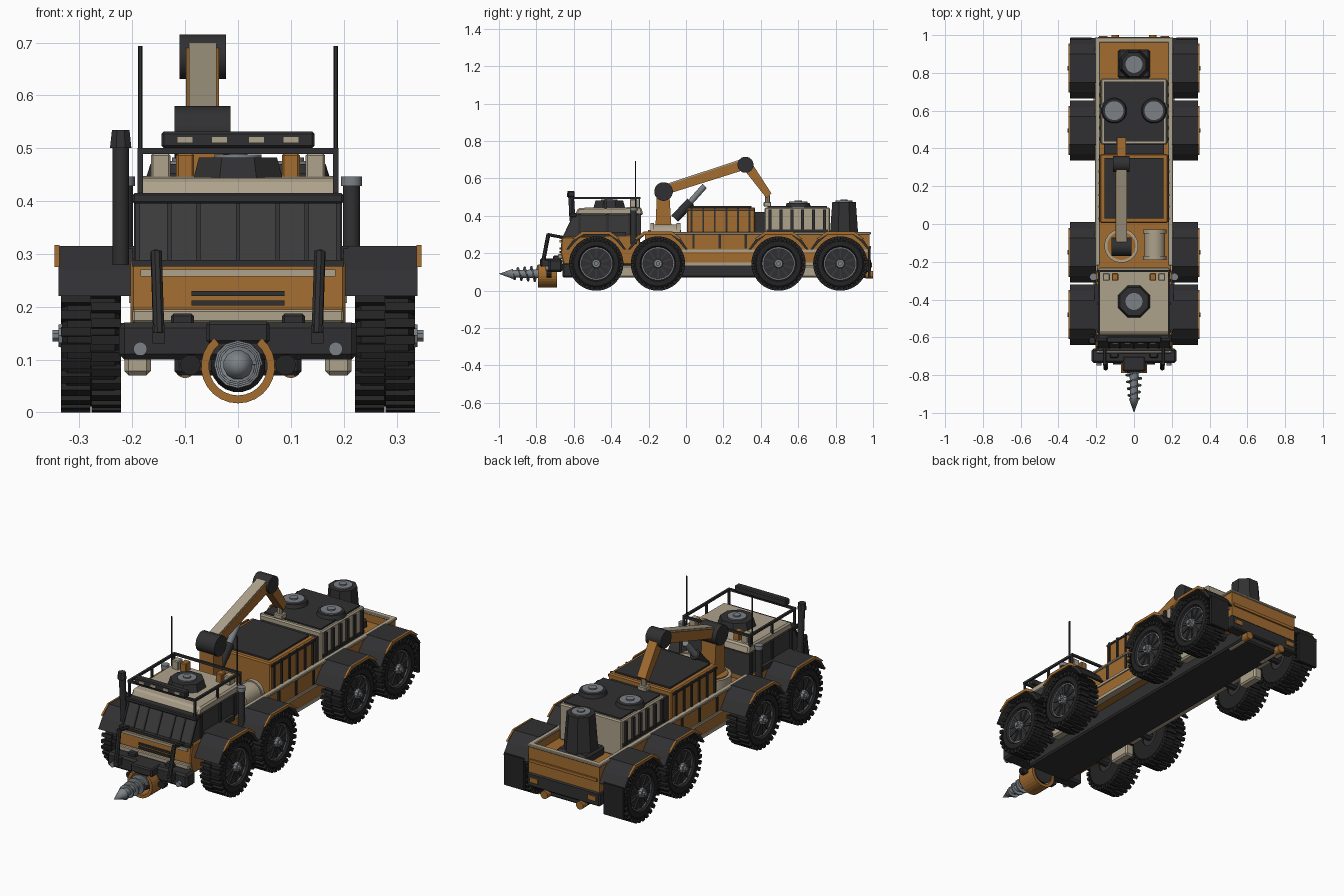
import bpy, bmesh
from math import sin, cos, pi, radians
from mathutils import Vector, Matrix

default = bpy.data.objects.get("Cube")
if default:
    bpy.data.objects.remove(default, do_unlink=True)


def material(name, r, g, b):
    m = bpy.data.materials.new(name)
    m.use_nodes = True
    m.diffuse_color = (r, g, b, 1)
    m.node_tree.nodes["Principled BSDF"].inputs["Base Color"].default_value = (r, g, b, 1)
    return m


ORANGE = material("burnt orange paint", .36, .15, .03)
BEIGE = material("sand beige paint", .42, .36, .26)
DARK = material("charcoal trim", .03, .03, .032)
BLACK = material("black rubber", .017, .017, .018)
GLASS = material("smoked glass", .042, .042, .042)
METAL = material("grey steel", .2, .22, .24)
SIDES = (("right", -1), ("left", 1))
smooth_parts = []


def finish(name, bm, mat, bevel=0):
    bmesh.ops.recalc_face_normals(bm, faces=bm.faces)
    mesh = bpy.data.meshes.new(name)
    bm.to_mesh(mesh)
    bm.free()
    mesh.materials.append(mat)
    obj = bpy.data.objects.new(name, mesh)
    bpy.context.collection.objects.link(obj)
    if bevel:
        mod = obj.modifiers.new("soft edges", 'BEVEL')
        mod.width, mod.segments = bevel, 1
    return obj


def box(name, mat, x, y, z, bevel=0):
    """Box from three (low, high) ranges."""
    bm = bmesh.new()
    size = [b - a for a, b in (x, y, z)]
    mid = [(a + b) / 2 for a, b in (x, y, z)]
    bmesh.ops.create_cube(bm, size=1, matrix=Matrix.Translation(mid) @ Matrix.Diagonal((*size, 1)))
    return finish(name, bm, mat, bevel)


def side_boxes(name, mat, x, y, z, bevel=0):
    for side, s in SIDES:
        box(f"{side}_{name}", mat, sorted((s * x[0], s * x[1])), y, z, bevel)


def rod(name, mat, a, b, r, r_end=None, n=20):
    """Cylinder, cone or bar between two points."""
    a, b = Vector(a), Vector(b)
    bm = bmesh.new()
    turn = (b - a).to_track_quat('Z', 'Y').to_matrix().to_4x4()
    spin = Matrix.Rotation(pi / n, 4, 'Z')
    bmesh.ops.create_cone(bm, cap_ends=True, segments=n, radius1=r, radius2=r if r_end is None else r_end,
                          depth=(b - a).length, matrix=Matrix.Translation((a + b) / 2) @ turn @ spin)
    obj = finish(name, bm, mat)
    if n > 8:
        smooth_parts.append(obj)
    return obj


def prism(name, mat, points, low, high, axis='x', bevel=0):
    """Outline in the y-z or x-z plane, extruded along the other axis."""
    bm = bmesh.new()
    place = (lambda p, d: (d, *p)) if axis == 'x' else (lambda p, d: (p[0], d, p[1]))
    face = bm.faces.new([bm.verts.new(place(p, low)) for p in points])
    extruded = bmesh.ops.extrude_face_region(bm, geom=[face])["geom"]
    shift = Vector(place((0, 0), high - low))
    for v in extruded:
        if isinstance(v, bmesh.types.BMVert):
            v.co += shift
    return finish(name, bm, mat, bevel)


def lathe(name, mat, profile, n=32):
    """Spin closed (x, radius) points around the x axis."""
    bm = bmesh.new()
    rings = [[bm.verts.new((x, r * cos(2 * pi * i / n), r * sin(2 * pi * i / n))) for x, r in profile]
             for i in range(n)]
    k = len(profile)
    for i in range(n):
        for j in range(k):
            a, b = rings[i], rings[(i + 1) % n]
            bm.faces.new((a[j], a[(j + 1) % k], b[(j + 1) % k], b[j]))
    obj = finish(name, bm, mat)
    smooth_parts.append(obj)
    return obj


def fan(name, x, y, z, height, wide, top, blade, n=8):
    rod(name + "_housing", DARK, (x, y, z), (x, y, z + height), wide, top, n)
    rod(name + "_disc", METAL, (x, y, z + height), (x, y, z + height + .006), blade)
    rod(name + "_cap", METAL, (x, y, z + height), (x, y, z + height + .012), blade * .4)


# Wheels: one set of parts shared by all eight positions
tyre = lathe("tyre", BLACK, [(-.055, .05), (-.055, .12), (-.045, .134), (.045, .134), (.055, .12),
                             (.055, .095), (.04, .085), (.04, .05)], 40)
bm = bmesh.new()
for i in range(28):
    for s in (-1, 1):
        m = Matrix.Rotation(2 * pi * (i + s / 4) / 28, 4, 'X') @ Matrix.Translation((s * .029, 0, .135))
        bmesh.ops.create_cube(bm, size=1, matrix=m @ Matrix.Diagonal((.056, .017, .02, 1)))
tread = finish("tyre_tread", bm, BLACK)
rim = lathe("rim_ring", METAL, [(.038, .082), (.046, .082), (.046, .088), (.038, .088)], 40)
disc = rod("wheel_disc", DARK, (-.05, 0, 0), (.042, 0, 0), .08)
bm = bmesh.new()
for i in range(10):
    m = Matrix.Rotation(2 * pi * i / 10, 4, 'X') @ Matrix.Translation((.042, 0, .052))
    bmesh.ops.create_cube(bm, size=1, matrix=m @ Matrix.Diagonal((.012, .01, .055, 1)))
spokes = finish("wheel_spokes", bm, GLASS)
hub = rod("wheel_hub", METAL, (.035, 0, 0), (.062, 0, 0), .028, .022, 10)
nut = rod("hub_nut", METAL, (.06, 0, 0), (.073, 0, 0), .012, n=8)
arch = [(-.16, .22), (-.125, .27), (-.075, .315), (.075, .315), (.125, .27), (.16, .22),
        (.147, .22), (.112, .262), (.066, .301), (-.066, .301), (-.112, .262), (-.147, .22)]
lip = [(-.13, .275), (-.075, .317), (.075, .317), (.13, .275), (.115, .275), (.068, .303),
       (-.068, .303), (-.115, .275)]
AXLES = (-.48, -.15, .495, .825)
for i, y in enumerate(AXLES):
    rod("axle", DARK, (-.25, y, .145), (.25, y, .145), .025, n=10)
    for side, s in SIDES:
        for part in (tyre, tread, rim, disc, spokes, hub, nut):
            first = i == 0 and s == -1
            obj = part if first else part.copy()
            if not first:
                bpy.context.collection.objects.link(obj)
            obj.location = (s * .278, y, .145)
            obj.rotation_euler.z = 0 if s > 0 else pi
        # Arched fenders with painted lips
        prism(f"{side}_fender", DARK, [(y + a, z) for a, z in arch], *sorted((s * .2, s * .34)))
        prism(f"{side}_fender_lip", ORANGE, [(y + a, z) for a, z in lip], *sorted((s * .338, s * .347)))
side_boxes("mud_flap", BLACK, (.225, .335), (.972, .987), (.07, .23))

# Chassis and load body
box("chassis", DARK, (-.12, .12), (-.66, .97), (.07, .15), .008)
box("lower_body", ORANGE, (-.195, .195), (-.25, .97), (.145, .26))
side_boxes("body_wall", ORANGE, (.185, .2), (-.22, .98), (.15, .3))
side_boxes("top_rail", BEIGE, (.18, .207), (-.22, .985), (.3, .313), .003)
side_boxes("side_strip", BEIGE, (.198, .206), (-.22, .97), (.207, .22))
side_boxes("sill", BEIGE, (.17, .205), (-.25, .94), (.133, .15))
for y in (.04, .18, .32):
    side_boxes("body_rib", DARK, (.198, .206), (y - .006, y + .006), (.225, .3))
for y in (-.315, .66):
    side_boxes("storage_tank", BEIGE, (.165, .215), (y - .06, y + .06), (.07, .135), .008)
box("tailgate", ORANGE, (-.2, .2), (.965, .982), (.17, .3))
box("tailgate_rail", BEIGE, (-.207, .207), (.96, .988), (.3, .313), .003)
box("tailgate_ridge", ORANGE, (-.19, .19), (.98, .99), (.225, .24))
box("rear_bumper", DARK, (-.205, .205), (.93, .988), (.1, .17), .006)
side_boxes("tail_light", ORANGE, (.14, .185), (.985, .994), (.125, .15))
for side, s in SIDES:
    rod(f"{side}_tail_pipe", BEIGE, (s * .1, .85, .085), (s * .1, .985, .085), .018)
    rod(f"{side}_tail_pipe_end", ORANGE, (s * .1, .96, .085), (s * .1, 1, .085), .02)

# Cargo containers with ribs, lids and fans
box("front_container", ORANGE, (-.18, .18), (.005, .37), (.26, .445), .006)
box("front_container_lid", DARK, (-.155, .155), (.028, .35), (.44, .453))
box("container_gap", DARK, (-.16, .16), (.36, .43), (.26, .42))
box("rear_container", BEIGE, (-.175, .175), (.42, .77), (.26, .445), .006)
box("rear_container_lid", DARK, (-.16, .16), (.437, .755), (.44, .452))
for i in range(6):
    y = .03 + i * .062
    side_boxes("front_container_rib", DARK, (.175, .187), (y - .005, y + .005), (.31, .44))
    y = .45 + i * .058
    side_boxes("rear_container_rib", DARK, (.17, .186), (y - .008, y + .008), (.325, .435))
side_boxes("front_container_band", DARK, (.175, .185), (.01, .365), (.425, .435))
side_boxes("rear_container_band", DARK, (.17, .182), (.43, .76), (.315, .328))
for x in (-.105, .105):
    fan("cargo_fan", x, .6, .445, .025, .07, .062, .05, 16)
fan("rear_vent", 0, .845, .26, .215, .085, .068, .045)
box("rear_vent_base", DARK, (-.085, .085), (.77, .925), (.25, .3), .01)

# Crane: turntable, mast, boom, forearm and piston
X = -.067
rod("crane_turntable", BEIGE, (X, -.115, .255), (X, -.115, .325), .09, n=24)
rod("crane_turntable_top", ORANGE, (X, -.115, .32), (X, -.115, .33), .075, n=24)
prism("crane_mast", ORANGE, [(-.165, .3), (-.155, .53), (-.09, .53), (-.075, .3)], X - .04, X + .04)
rod("shoulder_joint", DARK, (X - .053, -.12, .53), (X + .053, -.12, .53), .05)
prism("crane_boom", ORANGE, [(-.12, .51), (-.13, .555), (.31, .7), (.325, .65)], X - .031, X + .031)
prism("boom_top_plate", BEIGE, [(-.13, .554), (-.132, .562), (.308, .707), (.31, .699)], X - .026, X + .026)
rod("elbow_joint", DARK, (X - .044, .318, .673), (X + .044, .318, .673), .043)
prism("crane_forearm", ORANGE, [(.3, .66), (.35, .685), (.457, .52), (.43, .495)], X - .024, X + .024)
rod("grab_stem", BEIGE, (X, .435, .45), (X, .435, .51), .014, n=10)
box("grab_head", BEIGE, (X - .025, X + .025), (.415, .455), (.45, .475), .004)
rod("piston_sleeve", DARK, (X, -.06, .385), (X, .025, .475), .025)
rod("piston_rod", METAL, (X, .02, .47), (X, .1, .56), .016)

# Deck barrel
rod("barrel", BEIGE, (.11, -.19, .3), (.11, -.03, .3), .055)
for y in (-.18, -.04):
    rod("barrel_band", BEIGE, (.11, y - .01, .3), (.11, y + .01, .3), .062)

# Cab
prism("cab_lower", ORANGE, [(-.655, .14), (-.67, .2), (-.665, .285), (-.245, .3), (-.245, .14)], -.203, .203, bevel=.005)
prism("cab_glass", GLASS, [(-.655, .283), (-.6, .405), (-.24, .405), (-.24, .283)], -.19, .19)
prism("cab_roof", BEIGE, [(-.595, .405), (-.575, .443), (-.24, .447), (-.228, .405)], -.19, .19, bevel=.008)
box("visor", DARK, (-.2, .2), (-.625, -.585), (.395, .415), .004)
box("windshield_sill", DARK, (-.2, .2), (-.672, -.645), (.276, .288))
for x in (-.19, -.13, -.075, 0, .075, .13, .19):
    rod("windshield_bar", DARK, (x, -.656, .285), (x, -.602, .4), .006, n=4)
for y in (-.57, -.42, -.3, -.25):
    side_boxes("door_pillar", DARK, (.185, .197), (y - .008, y + .008), (.285, .41))
side_boxes("door_panel", DARK, (.185, .208), (-.56, -.32), (.29, .315))
box("hood_strip", BEIGE, (-.185, .185), (-.676, -.66), (.257, .27))
for z in (.206, .224):
    box("grille_slot", DARK, (-.088, .088), (-.676, -.66), (z - .004, z + .006))
box("front_skirt", BEIGE, (-.2, .2), (-.685, -.65), (.17, .195), .004)
for x in (-.105, .105):
    box("tow_mount", DARK, (x - .022, x + .022), (-.71, -.67), (.165, .187), .005)

# Roof rack, lamps, hatch and antennas
for side, s in SIDES:
    for y in (-.61, -.43, -.25):
        rod(f"{side}_rack_post", DARK, (s * .185, y, .41), (s * .185, y, .495), .007, n=4)
    rod(f"{side}_rack_rail", DARK, (s * .185, -.615, .495), (s * .185, -.245, .495), .008, n=4)
    rod(f"{side}_antenna", DARK, (s * .185, -.27, .43), (s * .185, -.27, .693), .004, n=6)
    rod(f"{side}_stack", DARK, (s * .215, -.28, .25), (s * .215, -.28, .43), .016)
    rod(f"{side}_stack_cap", METAL, (s * .215, -.28, .428), (s * .215, -.28, .446), .02)
for y in (-.612, -.248):
    rod("rack_cross_rail", DARK, (-.19, y, .495), (.19, y, .495), .008, n=4)
box("light_bar", DARK, (-.145, .145), (-.63, -.595), (.5, .532), .005)
for x in (-.1, -.035, .035, .1):
    box("roof_lamp", BEIGE, (x - .015, x + .015), (-.634, -.62), (.51, .522))
side_boxes("roof_box", ORANGE, (.083, .117), (-.3, -.26), (.44, .49), .004)
side_boxes("roof_can", BEIGE, (.128, .165), (-.3, -.26), (.44, .49), .004)
fan("roof_hatch", 0, -.41, .44, .042, .092, .08, .045)

# Snorkel on one side
rod("snorkel_pipe", DARK, (-.222, -.6, .28), (-.222, -.615, .51), .016, n=12)
rod("snorkel_head", DARK, (-.222, -.617, .5), (-.222, -.617, .534), .022, .018, 8)

# Front bumper and bull bars
box("front_bumper", DARK, (-.225, .225), (-.735, -.66), (.1, .17), .01)
for side, s in SIDES:
    rod(f"{side}_head_lamp", METAL, (s * .185, -.73, .12), (s * .185, -.75, .12), .013)
    rod(f"{side}_bull_bar", DARK, (s * .15, -.765, .15), (s * .155, -.735, .305), .011, n=8)
    rod(f"{side}_bull_bar_stay", DARK, (s * .155, -.738, .3), (s * .155, -.66, .285), .009, n=8)
    box(f"{side}_bull_bar_foot", DARK, (s * .15 - .012, s * .15 + .012), (-.77, -.72), (.13, .165))
    rod(f"{side}_bumper_hook", BLACK, (s * .09, -.72, .09), (s * .09, -.745, .09), .02, n=10)

# Drill: open shroud, shaft, tip and spiral flight
box("drill_mount", DARK, (-.06, .06), (-.78, -.7), (.13, .172), .006)
angles = [radians(130 + i * 14) for i in range(21)]
shroud = [(.07 * cos(a), .087 + .07 * sin(a)) for a in angles]
shroud += [(.055 * cos(a), .087 + .055 * sin(a)) for a in reversed(angles)]
prism("drill_shroud", ORANGE, shroud, -.79, -.69, 'y')
rod("drill_socket", DARK, (0, -.69, .09), (0, -.785, .09), .052, .038)
rod("drill_shaft", METAL, (0, -.77, .09), (0, -.93, .09), .024, .02)
rod("drill_tip", METAL, (0, -.925, .09), (0, -1, .09), .028, 0, 12)
bm = bmesh.new()
previous = None
for i in range(49):
    a, y, r = i * pi / 6, -.785 - i * .003, .047 - i * .0003
    edge = [bm.verts.new((q * cos(a), y, .09 + q * sin(a))) for q in (.015, r)]
    if previous:
        bm.faces.new((*previous, *reversed(edge)))
    previous = edge
flight = finish("drill_flight", bm, METAL)
flight.modifiers.new("thickness", 'SOLIDIFY').thickness = .007

# Smooth shading on round parts, keeping crisp rims
bpy.ops.object.select_all(action='DESELECT')
for obj in smooth_parts:
    obj.select_set(True)
bpy.context.view_layer.objects.active = smooth_parts[0]
bpy.ops.object.shade_smooth_by_angle(angle=radians(35))
